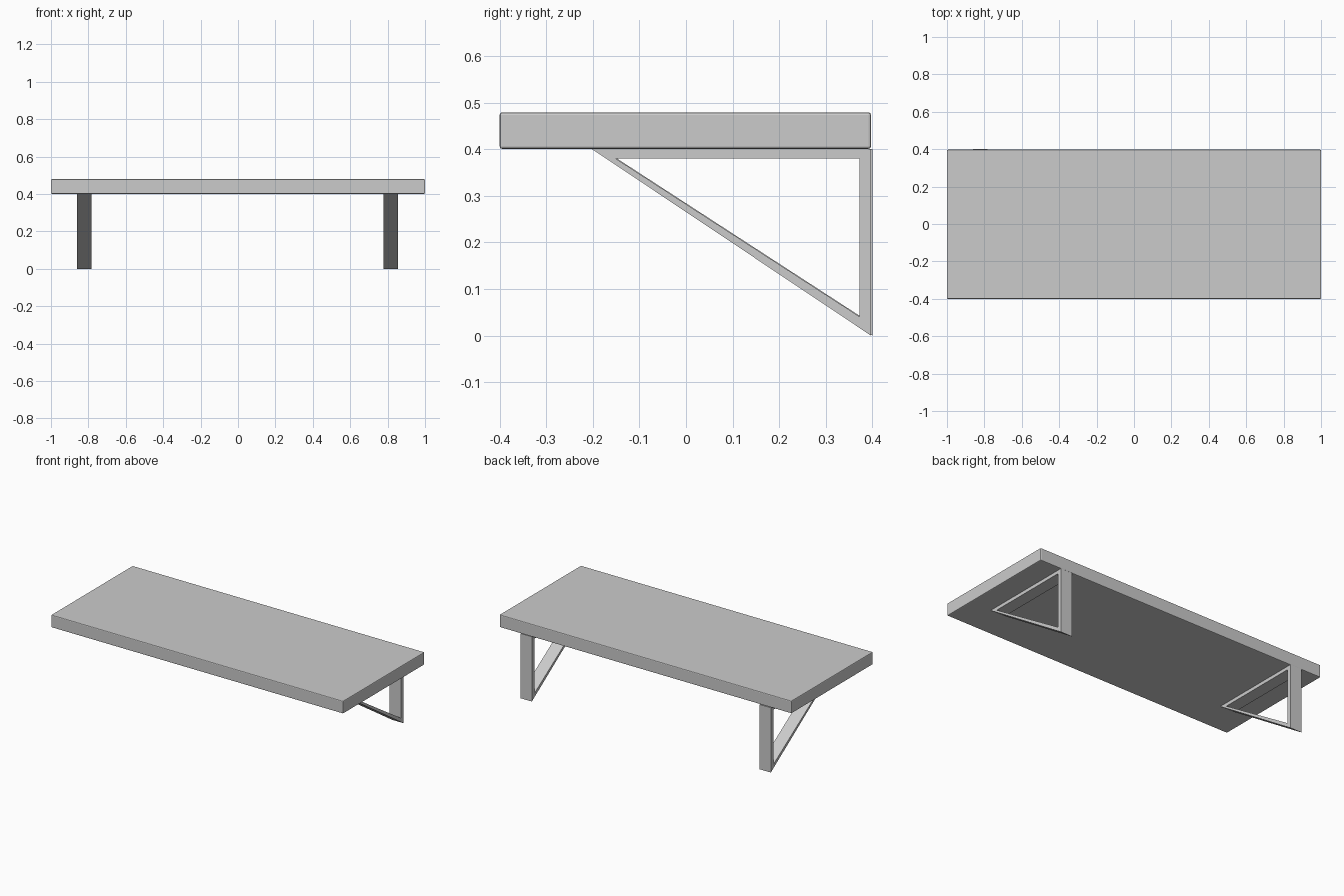
import bpy, bmesh

if "Cube" in bpy.data.objects:
    bpy.data.objects.remove(bpy.data.objects["Cube"])

# Board with slightly eased edges
bpy.ops.mesh.primitive_cube_add(size=1, location=(0, -0.0015, 0.44))
board = bpy.context.object
board.name = "shelf_board"
board.scale = (2.0, 0.797, 0.078)
bpy.ops.object.transform_apply(location=False, rotation=False, scale=True)
bevel = board.modifiers.new("eased_edges", 'BEVEL')
bevel.width = 0.005
bevel.segments = 2

# Triangular bracket: outer and inner outlines (y, z) joined as an open frame
OUTER = [(-0.2, 0.401), (0.4, 0.401), (0.4, 0.0)]
INNER = [(-0.148, 0.38), (0.375, 0.38), (0.375, 0.041)]


def bracket(name, x0, x1, dy):
    bm = bmesh.new()
    rings = [[bm.verts.new((x, y + dy, z)) for y, z in loop]
             for x, loop in ((x0, OUTER), (x1, OUTER), (x1, INNER), (x0, INNER))]
    for i in range(4):
        a, b = rings[i], rings[(i + 1) % 4]
        for j in range(3):
            k = (j + 1) % 3
            bm.faces.new((a[j], a[k], b[k], b[j]))
    bmesh.ops.recalc_face_normals(bm, faces=bm.faces)
    mesh = bpy.data.meshes.new(name)
    bm.to_mesh(mesh)
    bm.free()
    obj = bpy.data.objects.new(name, mesh)
    bpy.context.collection.objects.link(obj)


bracket("left_bracket", -0.861, -0.784, 0.0)
bracket("right_bracket", 0.778, 0.855, -0.003)
